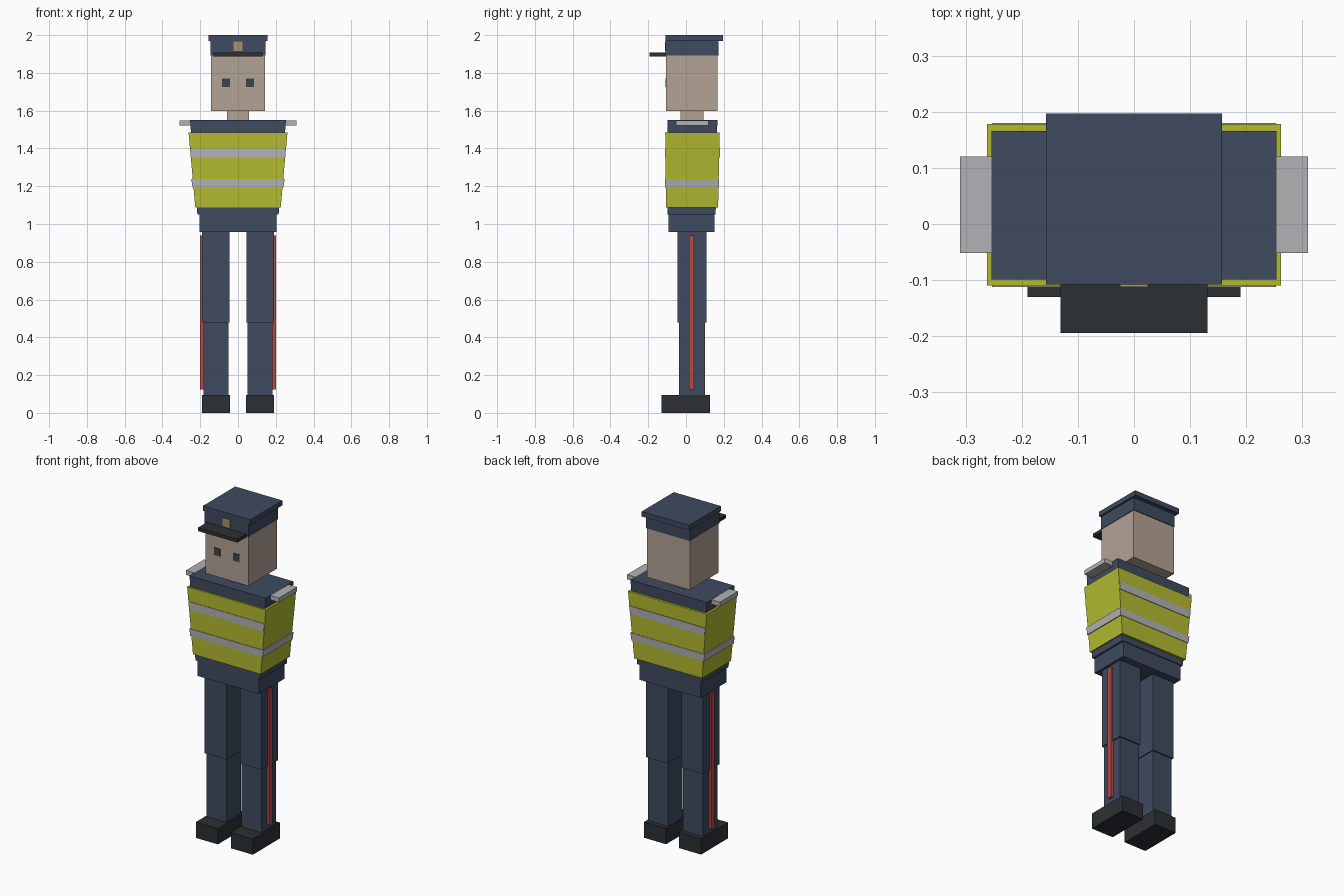
import bpy


def material(name, rgb):
    m = bpy.data.materials.new(name)
    m.diffuse_color = (*rgb, 1)
    return m


NAVY = material("navy cloth", (0.05, 0.07, 0.115))
YELLOW = material("safety yellow", (0.45, 0.50, 0.03))
SKIN = material("skin", (0.45, 0.36, 0.30))
BLACK = material("black leather", (0.025, 0.03, 0.033))
DARK = material("eye", (0.05, 0.06, 0.065))
RED = material("red trim", (0.48, 0.07, 0.06))
GOLD = material("gold", (0.38, 0.29, 0.15))
SILVER = material("reflective silver", (0.45, 0.45, 0.46))


def tapered(name, mat, z0, z1, bottom, top=None):
    """Block between two rectangles (x0, x1, y0, y1)."""
    top = top or bottom
    verts = []
    for z, (x0, x1, y0, y1) in ((z0, bottom), (z1, top)):
        verts += [(x0, y0, z), (x1, y0, z), (x1, y1, z), (x0, y1, z)]
    faces = [(3, 2, 1, 0), (4, 5, 6, 7)]
    faces += [(i, (i + 1) % 4, (i + 1) % 4 + 4, i + 4) for i in range(4)]
    me = bpy.data.meshes.new(name)
    me.from_pydata(verts, [], faces)
    me.materials.append(mat)
    ob = bpy.data.objects.new(name, me)
    bpy.context.collection.objects.link(ob)
    return ob


def pair(name, mat, z0, z1, rect):
    """Block on the +x side, mirrored to the other side."""
    ob = tapered(name, mat, z0, z1, rect)
    ob.modifiers.new("mirror", 'MIRROR')


# Legs, shoes and side trim
pair("shoe", BLACK, 0, 0.095, (0.043, 0.19, -0.13, 0.128))
pair("lower_leg", NAVY, 0.095, 0.48, (0.05, 0.183, -0.037, 0.10))
pair("upper_leg", NAVY, 0.478, 0.96, (0.045, 0.19, -0.046, 0.108))
pair("trouser_trim", RED, 0.125, 0.94, (0.18, 0.2, 0.015, 0.042))

# Hips and torso
tapered("hips", NAVY, 0.957, 1.05, (-0.204, 0.204, -0.092, 0.152))
tapered("torso", NAVY, 1.05, 1.55, (-0.215, 0.215, -0.098, 0.157),
        (-0.254, 0.254, -0.099, 0.166))

# Safety vest with reflective bands
tapered("vest", YELLOW, 1.087, 1.485, (-0.226, 0.226, -0.106, 0.170),
        (-0.262, 0.262, -0.110, 0.178))
tapered("waist_band", SILVER, 1.194, 1.238, (-0.241, 0.241, -0.110, 0.175),
        (-0.247, 0.247, -0.111, 0.176))
tapered("chest_band", SILVER, 1.353, 1.40, (-0.248, 0.248, -0.112, 0.179),
        (-0.253, 0.253, -0.112, 0.180))
pair("epaulette", SILVER, 1.522, 1.549, (0.235, 0.31, -0.052, 0.12))

# Neck, head and eyes
tapered("neck", SKIN, 1.54, 1.61, (-0.057, 0.057, -0.028, 0.092))
tapered("head", SKIN, 1.597, 1.90, (-0.143, 0.143, -0.106, 0.168))
pair("eye", DARK, 1.725, 1.77, (0.042, 0.085, -0.109, -0.09))

# Peaked cap
tapered("cap_band", NAVY, 1.893, 1.97, (-0.146, 0.146, -0.108, 0.172))
tapered("cap_top", NAVY, 1.97, 2.0, (-0.157, 0.157, -0.108, 0.197))
tapered("cap_peak", BLACK, 1.888, 1.908, (-0.131, 0.131, -0.194, -0.10))
tapered("cap_badge", GOLD, 1.915, 1.965, (-0.025, 0.025, -0.112, -0.10))
